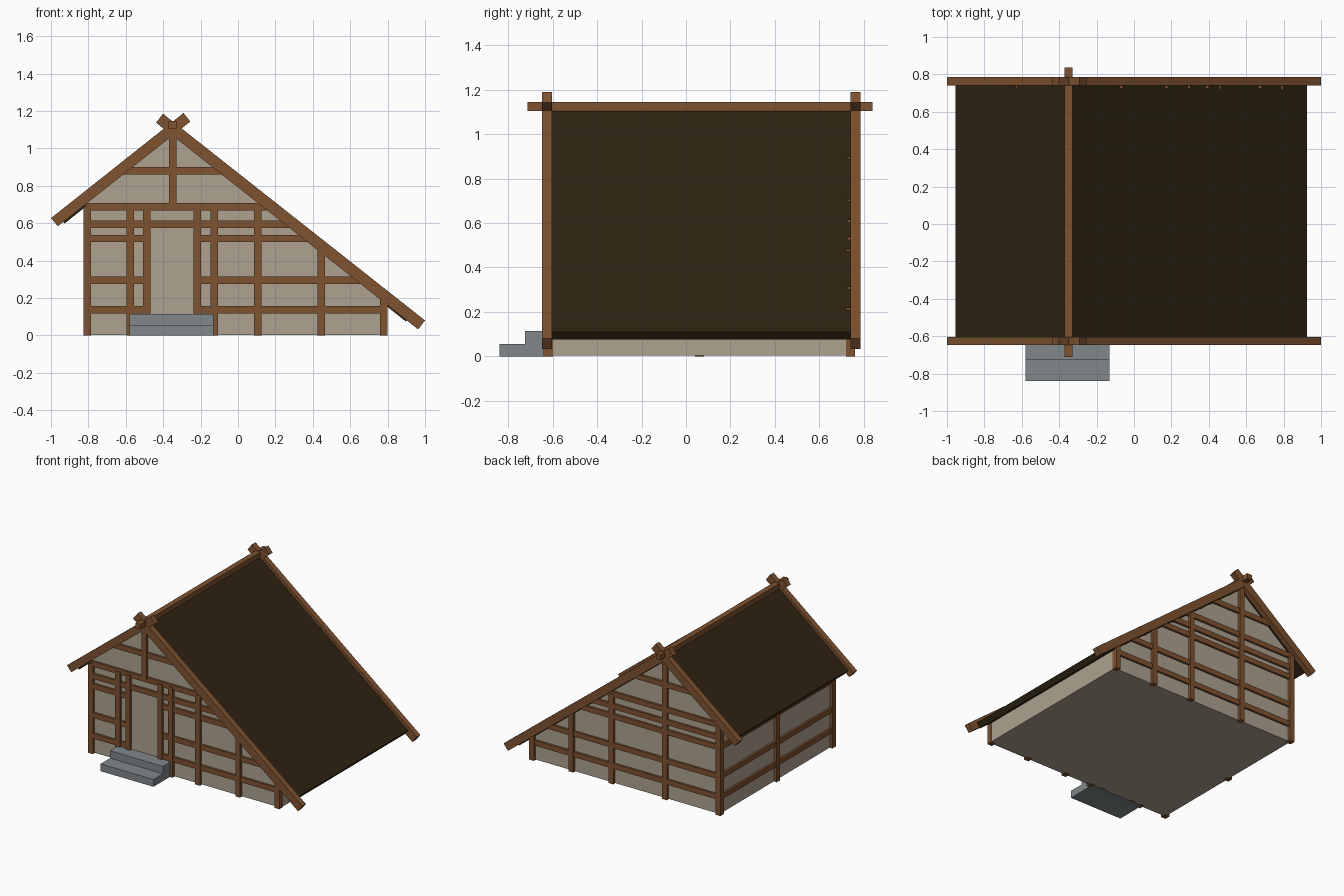
import bpy, bmesh, math
from mathutils import Vector

if "Cube" in bpy.data.objects:
    bpy.data.objects.remove(bpy.data.objects["Cube"])


def mat(name, col):
    m = bpy.data.materials.new(name)
    m.diffuse_color = (*col, 1)
    m.use_nodes = True
    m.node_tree.nodes["Principled BSDF"].inputs["Base Color"].default_value = m.diffuse_color
    return m


WOOD = mat("brown timber", (0.21, 0.085, 0.03))
WALL = mat("beige plaster", (0.42, 0.36, 0.28))
ROOF = mat("dark thatch", (0.028, 0.017, 0.006))
STONE = mat("grey stone", (0.22, 0.245, 0.26))


def prism(name, pts, y0, y1, m):
    """Extrude an x-z profile from y0 to y1."""
    bm = bmesh.new()
    a = [bm.verts.new((x, y0, z)) for x, z in pts]
    b = [bm.verts.new((x, y1, z)) for x, z in pts]
    n = len(pts)
    bm.faces.new(a)
    bm.faces.new(b[::-1])
    for i in range(n):
        j = (i + 1) % n
        bm.faces.new((a[j], a[i], b[i], b[j]))
    bmesh.ops.recalc_face_normals(bm, faces=bm.faces)
    me = bpy.data.meshes.new(name)
    bm.to_mesh(me)
    bm.free()
    me.materials.append(m)
    ob = bpy.data.objects.new(name, me)
    bpy.context.collection.objects.link(ob)
    return ob


def box(name, x0, x1, y0, y1, z0, z1, m=WOOD):
    return prism(name, [(x0, z0), (x1, z0), (x1, z1), (x0, z1)], y0, y1, m)


# Centre lines of the two roof slopes
def left_x(z):
    return max((z - 0.589) / 0.79 - 1, -0.81)


def right_x(z):
    return min(-0.40 + (1.147 - z) / 0.786, 0.78)


def slope_z(x):
    return min(0.589 + 0.79 * (x + 1), 1.147 - 0.786 * (x + 0.40))


FRONT, BACK, T = -0.62, 0.74, 0.02   # wall planes, half timber width

# Plastered house body
prism("house_walls", [(-0.805, 0.003), (0.797, 0.003), (0.797, 0.19),
                      (-0.35, 1.08), (-0.805, 0.72)], FRONT, BACK, WALL)

# Roof slab
prism("roof", [(-0.955, 0.633), (-0.35, 1.117), (0.925, 0.11), (0.897, 0.075),
               (-0.35, 1.06), (-0.927, 0.598)], -0.607, 0.745, ROOF)

# Crossed gable boards and the ridge beam
for side, y0, y1 in (("front", -0.648, -0.604), ("back", 0.741, 0.785)):
    prism(f"{side}_left_gable_board", [(-1.0, 0.627), (-0.963, 0.584),
          (-0.255, 1.143), (-0.291, 1.189)], y0, y1, WOOD)
    prism(f"{side}_right_gable_board", [(1.0, 0.08), (0.963, 0.032),
          (-0.438, 1.137), (-0.401, 1.185)], y0, y1, WOOD)
box("ridge_beam", -0.372, -0.33, -0.712, 0.838, 1.105, 1.145)

# Vertical posts on the gable walls
posts = {"front": (FRONT, (-0.805, -0.575, -0.489, -0.217, -0.126, 0.105, 0.446, 0.78)),
         "back": (BACK, (-0.805, -0.35, 0.105, 0.446, 0.78))}
for side, (y, xs) in posts.items():
    for i, x in enumerate(xs):
        box(f"{side}_post_{i}", x - T, x + T, y - 0.021, y + 0.021,
            0, min(0.69, slope_z(x)))
    box(f"{side}_king_post", -0.35 - T, -0.35 + T, y - 0.021, y + 0.021, 0.69, 1.1)

# Horizontal beams on the gable walls; low front ones stop at the door
for side, y in (("front", FRONT), ("back", BACK)):
    for i, z in enumerate((0.879, 0.689, 0.595, 0.518, 0.295, 0.137)):
        spans = [(left_x(z), right_x(z))]
        if side == "front" and i > 2:
            spans = [(left_x(z), -0.489), (-0.217, right_x(z))]
        for j, (x0, x1) in enumerate(spans):
            box(f"{side}_beam_{i}_{j}", x0, x1, y - 0.016, y + 0.016, z - T, z + T)

# Left side wall timbers
box("left_post", -0.827, -0.785, 0.04, 0.08, 0, 0.69)
for i, z in enumerate((0.689, 0.518, 0.295, 0.137)):
    box(f"left_beam_{i}", -0.821, -0.789, FRONT, BACK, z - T, z + T)

# Stone door steps
prism_steps = box("lower_step", -0.58, -0.13, -0.84, -0.61, 0, 0.056, STONE)
box("upper_step", -0.58, -0.13, -0.725, -0.61, 0.056, 0.113, STONE)
